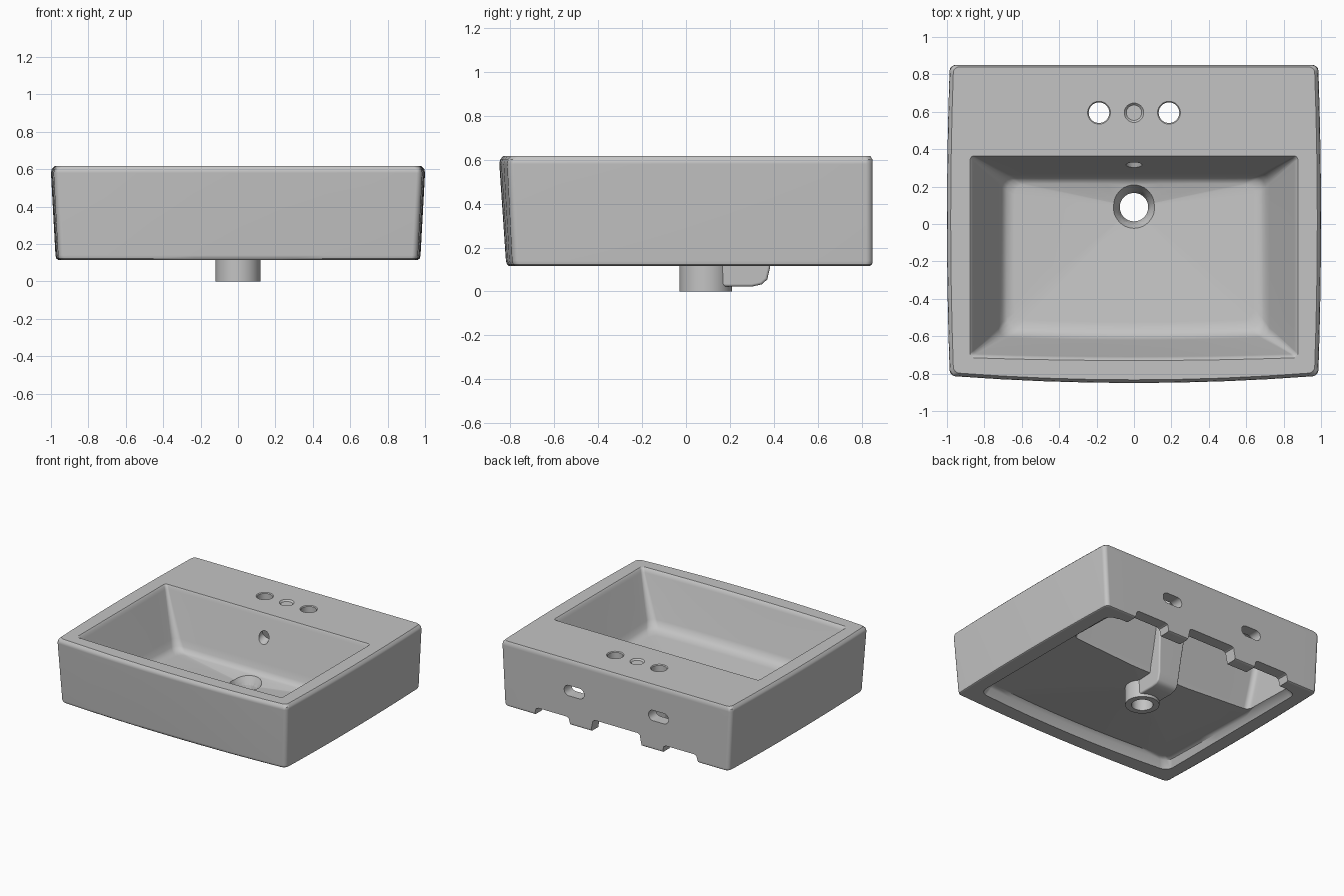
import bpy, bmesh, math
from mathutils import Matrix, Vector

cube = bpy.data.objects.get("Cube")
if cube:
    bpy.data.objects.remove(cube)

ceramic = bpy.data.materials.new("grey_ceramic")
ceramic.use_nodes = True
GREY = (0.55, 0.55, 0.55, 1)
ceramic.diffuse_color = GREY
ceramic.node_tree.nodes["Principled BSDF"].inputs["Base Color"].default_value = GREY


def make(name, bm):
    bmesh.ops.recalc_face_normals(bm, faces=bm.faces)
    mesh = bpy.data.meshes.new(name)
    bm.to_mesh(mesh)
    bm.free()
    mesh.materials.append(ceramic)
    ob = bpy.data.objects.new(name, mesh)
    bpy.context.collection.objects.link(ob)
    return ob


def ring(hx, y0, y1, z, r=0.02, bow=0.0, side=0.0, tilt=0.0, n=8):
    """Rounded rectangle, bowed at the front and sides, sinking by tilt to the back."""
    corners = [(hx - r, y0 + r, -90), (hx - r, y1 - r, 0),
               (r - hx, y1 - r, 90), (r - hx, y0 + r, 180)]
    pts = []
    for i, (cx, cy, a0) in enumerate(corners):
        arc = [Vector((cx + r * math.cos(math.radians(a0 + 90 * k / 4)),
                       cy + r * math.sin(math.radians(a0 + 90 * k / 4)), z))
               for k in range(5)]
        pts += arc
        nx, ny, na = corners[(i + 1) % 4]
        a = math.radians(na)
        end = Vector((nx + r * math.cos(a), ny + r * math.sin(a), z))
        pts += [arc[-1].lerp(end, k / n) for k in range(1, n)]
    mid, half = (y0 + y1) / 2, (y1 - y0) / 2
    for p in pts:
        u, v = p.x / hx, (p.y - mid) / half
        p.x += side * u * (1 - v * v)
        if v < 0:
            p.y -= bow * (1 - u * u) * -v
        p.z -= tilt * (p.y - y0) / (y1 - y0)
    return pts


def loft(name, rings, apex=None):
    """Skin through rings, closed with caps or with a fan to an apex."""
    bm = bmesh.new()
    rows = [[bm.verts.new(p) for p in r] for r in rings]
    n = len(rows[0])
    for a, b in zip(rows, rows[1:]):
        for i in range(n):
            j = (i + 1) % n
            bm.faces.new((a[i], a[j], b[j], b[i]))
    bm.faces.new(rows[0])
    if apex:
        tip = bm.verts.new(apex)
        for i in range(n):
            bm.faces.new((rows[-1][i], rows[-1][(i + 1) % n], tip))
    else:
        bm.faces.new(rows[-1])
    return make(name, bm)


def cylinder(name, x, y, z0, z1, r0, r1=None):
    bm = bmesh.new()
    bmesh.ops.create_cone(bm, cap_ends=True, segments=40, radius1=r0,
                          radius2=r0 if r1 is None else r1, depth=z1 - z0,
                          matrix=Matrix.Translation((x, y, (z0 + z1) / 2)))
    return make(name, bm)


def move(ob, matrix):
    ob.data.transform(matrix)
    return ob


def cut(ob, cutters):
    for c in cutters:
        m = ob.modifiers.new("cut", 'BOOLEAN')
        m.operation, m.solver, m.object = 'DIFFERENCE', 'EXACT', c
        bpy.context.view_layer.update()
        dg = bpy.context.evaluated_depsgraph_get()
        mesh = bpy.data.meshes.new_from_object(ob.evaluated_get(dg))
        ob.modifiers.clear()
        ob.data = mesh


# Outer block with rounded edges and a bowed front
basin = loft("basin", [ring(hx, y0, y1, z, 0.03, bow, 0.015) for hx, y0, y1, z, bow in [
    (0.945, -0.775, 0.835, 0.115, 0.03), (0.957, -0.785, 0.847, 0.123, 0.03),
    (0.961, -0.79, 0.85, 0.14, 0.03), (0.985, -0.812, 0.85, 0.58, 0.038),
    (0.981, -0.808, 0.849, 0.60, 0.038), (0.965, -0.795, 0.84, 0.616, 0.038)]])

# Bowl hollow: soft lip, sloping walls, filleted floor falling to the drain
bowl = loft("bowl_cutter", [ring(hx, y0, y1, z, r, 0.015, 0, t) for hx, y0, y1, z, r, t in [
    (0.89, -0.73, 0.375, 0.65, 0.02, 0), (0.876, -0.715, 0.364, 0.616, 0.02, 0),
    (0.864, -0.702, 0.357, 0.604, 0.02, 0), (0.857, -0.695, 0.353, 0.585, 0.02, 0),
    (0.725, -0.605, 0.268, 0.30, 0.05, 0.02), (0.705, -0.585, 0.255, 0.262, 0.06, 0.03),
    (0.68, -0.555, 0.238, 0.24, 0.06, 0.035), (0.64, -0.51, 0.215, 0.23, 0.06, 0.035)]],
    apex=(0, 0.09, 0.172))

# Shallow hollow under the bowl, and deep hollow under the tap deck
tray = loft("tray_cutter", [ring(hx, y0, 0.75, z, 0.06, 0.04, 0, t) for hx, y0, z, t in [
    (0.87, -0.67, 0.05, 0), (0.86, -0.66, 0.11, 0),
    (0.835, -0.635, 0.17, 0.03), (0.80, -0.61, 0.19, 0.035)]],
    apex=(0, 0.09, 0.13))
deck_hollow = loft("deck_cutter", [ring(0.8, y0, 0.76, z, 0.04) for y0, z in [
    (0.28, 0.09), (0.295, 0.18), (0.34, 0.32), (0.41, 0.56)]])

# Drain opening with a sunken seat, and overflow opening in the back wall
drain_hole = cylinder("drain_cutter", 0, 0.09, -0.1, 0.4, 0.076)
drain_seat = cylinder("seat_cutter", 0, 0.09, 0.1, 0.215, 0.07, 0.13)
overflow = move(cylinder("overflow_cutter", 0, 0, -0.05, 0.05, 0.042),
                Matrix.Translation((0, 0.31, 0.45)) @ Matrix.Rotation(math.radians(-73), 4, 'X'))

# Tap holes, wall fixing slots and notches along the lower back edge
tap_holes = [cylinder("tap_cutter", x, 0.595, 0.45, 0.7, r)
             for x, r in [(-0.187, 0.055), (0, 0.046), (0.187, 0.055)]]
tap_rims = [cylinder("tap_rim_cutter", x, 0.595, 0.605, 0.625, r, r + 0.02)
            for x, r in [(-0.187, 0.05), (0, 0.041), (0.187, 0.05)]]
slots = [move(loft("slot_cutter", [ring(0.085, -0.04, 0.04, z, 0.038) for z in (-0.1, 0.1)]),
              Matrix.Translation((x, 0.82, 0.38)) @ Matrix.Rotation(math.pi / 2, 4, 'X'))
         for x in (-0.36, 0.36)]
notches = [move(loft("notch_cutter", [ring(hx, -0.1, 0.1, z, 0.01)
                                      for hx, z in [(w + 0.03, 0.05), (w, top - 0.01),
                                                    (w - 0.02, top)]]),
                Matrix.Translation((x, 0.8, 0)))
           for x, w, top in [(-0.545, 0.14, 0.175), (0, 0.20, 0.21), (0.545, 0.14, 0.175)]]

# Drain outlet below the bowl
outlet = cylinder("drain_outlet", 0, 0.09, 0, 0.16, 0.12)

# Overflow channel running from the back wall down to the drain
profile = [(0.09, 0.04), (0.18, 0.022), (0.30, 0.022), (0.345, 0.032), (0.37, 0.055),
           (0.383, 0.11), (0.40, 0.27), (0.44, 0.58), (0.38, 0.58), (0.315, 0.30),
           (0.25, 0.17), (0.09, 0.14)]
bm = bmesh.new()
face = bm.faces.new([bm.verts.new((-0.09, y, z)) for y, z in profile])
ext = bmesh.ops.extrude_face_region(bm, geom=[face])["geom"]
bmesh.ops.translate(bm, vec=(0.18, 0, 0),
                    verts=[g for g in ext if isinstance(g, bmesh.types.BMVert)])
for v in bm.verts:
    v.co.x *= 1 + max(0, v.co.z - 0.11) * 0.8
rims = [e for e in bm.edges if e.verts[0].co.x * e.verts[1].co.x > 0]
bmesh.ops.bevel(bm, geom=rims, offset=0.012, segments=3, profile=0.5, affect='EDGES')
channel = make("overflow_channel", bm)

sink = [bowl, drain_seat, drain_hole]
others = [tray, deck_hollow] + tap_holes + tap_rims + slots + notches
cut(basin, others + sink + [overflow])
cut(outlet, sink)
cut(channel, sink + [overflow])

for c in others + sink + [overflow]:
    bpy.data.objects.remove(c)

# Smooth shading with sharp edges kept and broad faces left flat
for ob in (basin, outlet, channel):
    bpy.ops.object.select_all(action='DESELECT')
    ob.select_set(True)
    bpy.context.view_layer.objects.active = ob
    bpy.ops.object.shade_smooth_by_angle(angle=math.radians(35))
    ob.modifiers.new("even_shading", 'WEIGHTED_NORMAL').keep_sharp = True
